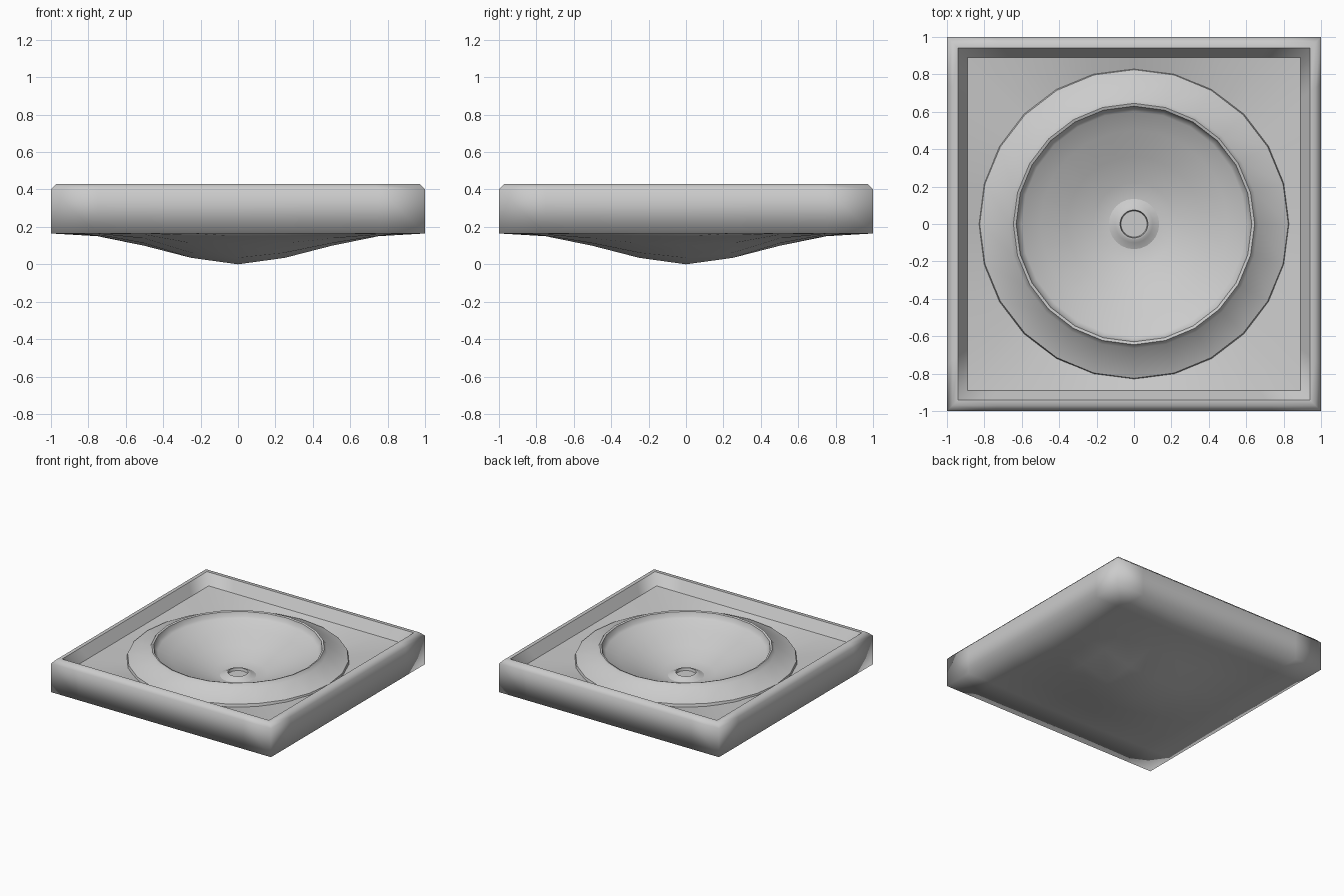
import bpy, bmesh
from math import sin, cos, pi

if "Cube" in bpy.data.objects:
    bpy.data.objects.remove(bpy.data.objects["Cube"])


def finish(bm, name, angle):
    bmesh.ops.recalc_face_normals(bm, faces=bm.faces)
    mesh = bpy.data.meshes.new(name)
    bm.to_mesh(mesh)
    bm.free()
    obj = bpy.data.objects.new(name, mesh)
    bpy.context.collection.objects.link(obj)
    bpy.ops.object.select_all(action='DESELECT')
    obj.select_set(True)
    bpy.context.view_layer.objects.active = obj
    bpy.ops.object.shade_smooth_by_angle(angle=angle)
    return obj


def lathe(name, profile, sides=24):
    """Revolve (radius, z) points about z; the last ring is capped."""
    bm = bmesh.new()
    rings = [[bm.verts.new((r * cos(2 * pi * i / sides), r * sin(2 * pi * i / sides), z))
              for i in range(sides)] for r, z in profile]
    for a, b in zip(rings, rings[1:]):
        for i in range(sides):
            j = (i + 1) % sides
            bm.faces.new((a[i], b[i], b[j], a[j]))
    bm.faces.new(rings[-1])
    bmesh.ops.recalc_face_normals(bm, faces=bm.faces)
    # an open dish can be oriented downwards: make the capped floor face up
    bm.faces.ensure_lookup_table()
    if bm.faces[-1].normal.z < 0:
        bmesh.ops.reverse_faces(bm, faces=bm.faces)
    return finish(bm, name, pi / 4)


# Square tray: sagging underside grid, then square loops up, over the rim and in
SAG = [1.0, 0.79, 0.40, 0.09, 0.0]
BOTTOM = 0.165
bm = bmesh.new()
bmesh.ops.create_grid(bm, x_segments=8, y_segments=8, size=1)
for v in bm.verts:
    v.co.z = BOTTOM * (1 - SAG[round(abs(v.co.x) * 4)] * SAG[round(abs(v.co.y) * 4)])
edges = [e for e in bm.edges if e.is_boundary]
size = 1.0
for s, z in [(1, 0.40), (0.97, 0.43), (0.94, 0.43), (0.89, 0.345)]:
    new = bmesh.ops.extrude_edge_only(bm, edges=edges)['geom']
    for v in new:
        if isinstance(v, bmesh.types.BMVert):
            v.co = (v.co.x * s / size, v.co.y * s / size, z)
    edges = [e for e in new if isinstance(e, bmesh.types.BMEdge)]
    if s < 0.95:  # crisp inner rim and floor lines
        for e in edges:
            e.smooth = False
    size = s
# Floor runs from the square wall to a round opening under the basin collar
for v in bmesh.ops.extrude_edge_only(bm, edges=edges)['geom']:
    if isinstance(v, bmesh.types.BMVert):
        k = 0.79 / v.co.xy.length
        v.co = (v.co.x * k, v.co.y * k, 0.31)
finish(bm, "tray", pi)

# Raised round basin: sloping collar, stepped lip and dished bowl
lathe("basin", [(0.835, 0.30), (0.825, 0.335), (0.665, 0.395), (0.645, 0.425), (0.63, 0.42),
                (0.62, 0.385), (0.60, 0.37), (0.50, 0.325), (0.36, 0.26),
                (0.22, 0.205), (0.14, 0.19), (0.06, 0.19)])

# Drain ring with recessed centre
lathe("drain", [(0.14, 0.188), (0.10, 0.203), (0.085, 0.215), (0.075, 0.215), (0.07, 0.195)])
